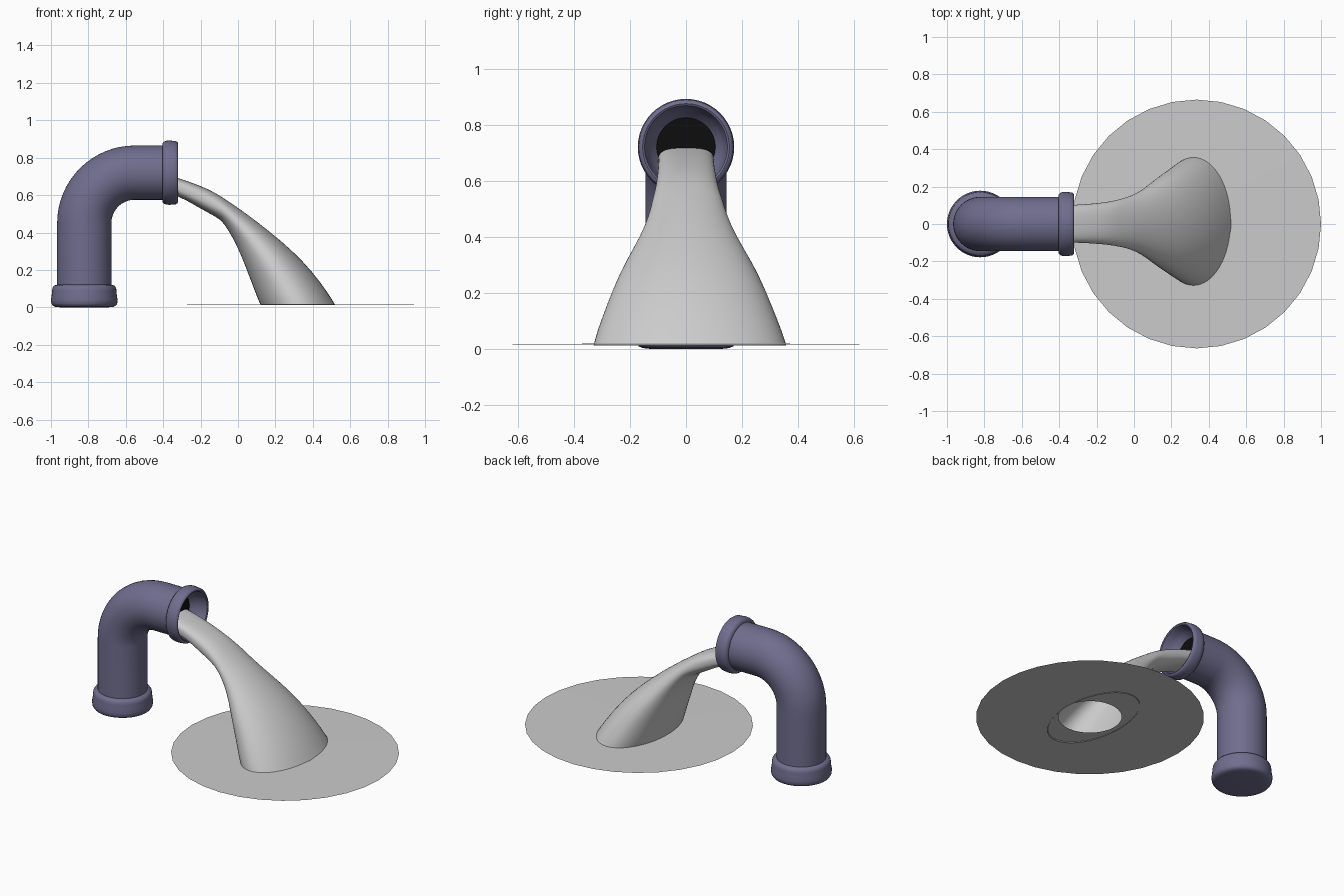
import bpy, bmesh, math
from mathutils import Vector

if "Cube" in bpy.data.objects:
    bpy.data.objects.remove(bpy.data.objects["Cube"])


def material(name, color):
    m = bpy.data.materials.new(name)
    m.diffuse_color = color
    m.use_nodes = True
    m.node_tree.nodes["Principled BSDF"].inputs["Base Color"].default_value = m.diffuse_color
    return m


def loft(name, rings, cap_start=False, cap_end=False, mat=None, angle=40):
    """Skin a list of closed point rings into one smooth mesh."""
    bm = bmesh.new()
    loops = [[bm.verts.new(p) for p in ring] for ring in rings]
    n = len(loops[0])
    for a, b in zip(loops, loops[1:]):
        for i in range(n):
            j = (i + 1) % n
            bm.faces.new((a[i], a[j], b[j], b[i]))
    if cap_start:
        bm.faces.new(loops[0][::-1])
    if cap_end:
        bm.faces.new(loops[-1])
    bmesh.ops.recalc_face_normals(bm, faces=bm.faces[:])
    me = bpy.data.meshes.new(name)
    bm.to_mesh(me)
    bm.free()
    ob = bpy.data.objects.new(name, me)
    bpy.context.collection.objects.link(ob)
    if mat:
        me.materials.append(mat)
    bpy.ops.object.select_all(action='DESELECT')
    bpy.context.view_layer.objects.active = ob
    ob.select_set(True)
    bpy.ops.object.shade_smooth_by_angle(angle=math.radians(angle))
    return ob


# Pipe centreline: up, round the elbow, then out along +x
X0, RISE, BEND, RUN = -0.822, 0.45, 0.27, 0.232
ARC = BEND * math.pi / 2
END = RISE + ARC + RUN


def pipe_ring(s, r, n=48):
    if s < RISE:
        c, a = Vector((X0, 0, s)), 0
    elif s < RISE + ARC:
        a = (s - RISE) / BEND
        c = Vector((X0 + BEND * (1 - math.cos(a)), 0, RISE + BEND * math.sin(a)))
    else:
        a = math.pi / 2
        c = Vector((X0 + BEND + s - RISE - ARC, 0, RISE + BEND))
    side = Vector((math.cos(a), 0, -math.sin(a)))
    return [c + side * r * math.cos(t) + Vector((0, r * math.sin(t), 0))
            for t in (2 * math.pi * i / n for i in range(n))]


# Pipe: base collar, elbow, rim collar and flared mouth in one sweep
base = [(0, .13), (.003, .155), (.009, .169), (.02, .176), (.04, .178), (.065, .174),
        (.09, .172), (.105, .17), (.116, .162), (.121, .145), (.28, .145)]
elbow = [(RISE + ARC * i / 16, .145) for i in range(17)]
rim = [(-.085, .145), (-.083, .158), (-.074, .167), (-.06, .171), (-.045, .172),
       (-.028, .170), (-.012, .169), (-.003, .163), (0, .155), (-.004, .148),
       (-.02, .143), (-.045, .138), (-.07, .128), (-.10, .105)]
profile = base + elbow + [(END + d, r) for d, r in rim]
purple = material("pipe_purple", (0.16, 0.155, 0.27, 1))
loft("pipe", [pipe_ring(s, r) for s, r in profile], cap_start=True, mat=purple)

# Dark interior closing the mouth
dark = material("pipe_dark", (0.004, 0.004, 0.004, 1))
loft("pipe_interior", [pipe_ring(END - .10, .106), pipe_ring(END - .101, .06)],
     cap_end=True, mat=dark)

# Water stream: top x, z, underside x, z, half width
sections = [(-.42, .717, -.42, .615, .100), (-.32, .693, -.32, .598, .100),
            (-.20, .650, -.23, .545, .107), (-.12, .613, -.15, .500, .115),
            (-.06, .572, -.097, .472, .127), (-.03, .553, -.07, .440, .133),
            (.06, .490, -.03, .375, .155), (.17, .405, .0, .315, .195),
            (.29, .305, .035, .230, .250), (.40, .190, .075, .125, .295),
            (.48, .080, .105, .045, .332), (.522, .012, .12, .012, .346)]


def stream_ring(k, sec, n=32):
    tx, tz, bx, bz, w = sec
    top, bot = Vector((tx, 0, tz)), Vector((bx, 0, bz))
    mid, up = (top + bot) / 2, (top - bot) / 2
    f = k / (len(sections) - 1)
    p = 0.65 + 0.35 * min(1, f * 2)
    ring = []
    for i in range(n):
        t = 2 * math.pi * i / n
        c, s = math.cos(t), math.sin(t)
        ring.append(mid + up * math.copysign(abs(c) ** p, c)
                    + Vector((0, w * math.copysign(abs(s) ** p, s) + .014 * f, 0)))
    return ring


water = loft("water_stream", [stream_ring(k, s) for k, s in enumerate(sections)], angle=180)
sub = water.modifiers.new("smooth", 'SUBSURF')
sub.levels = sub.render_levels = 1

# Puddle: thin flat ring with a hole beneath the stream


def puddle_ring(r, z, n=32):
    return [(0.335 + r * math.cos(2 * math.pi * i / n),
             r * math.sin(2 * math.pi * i / n), z) for i in range(n)]


puddle = loft("puddle", [puddle_ring(.185, .019), puddle_ring(.40, .018),
                         puddle_ring(.665, .016)])
if puddle.data.polygons[0].normal.z < 0:
    puddle.data.flip_normals()
